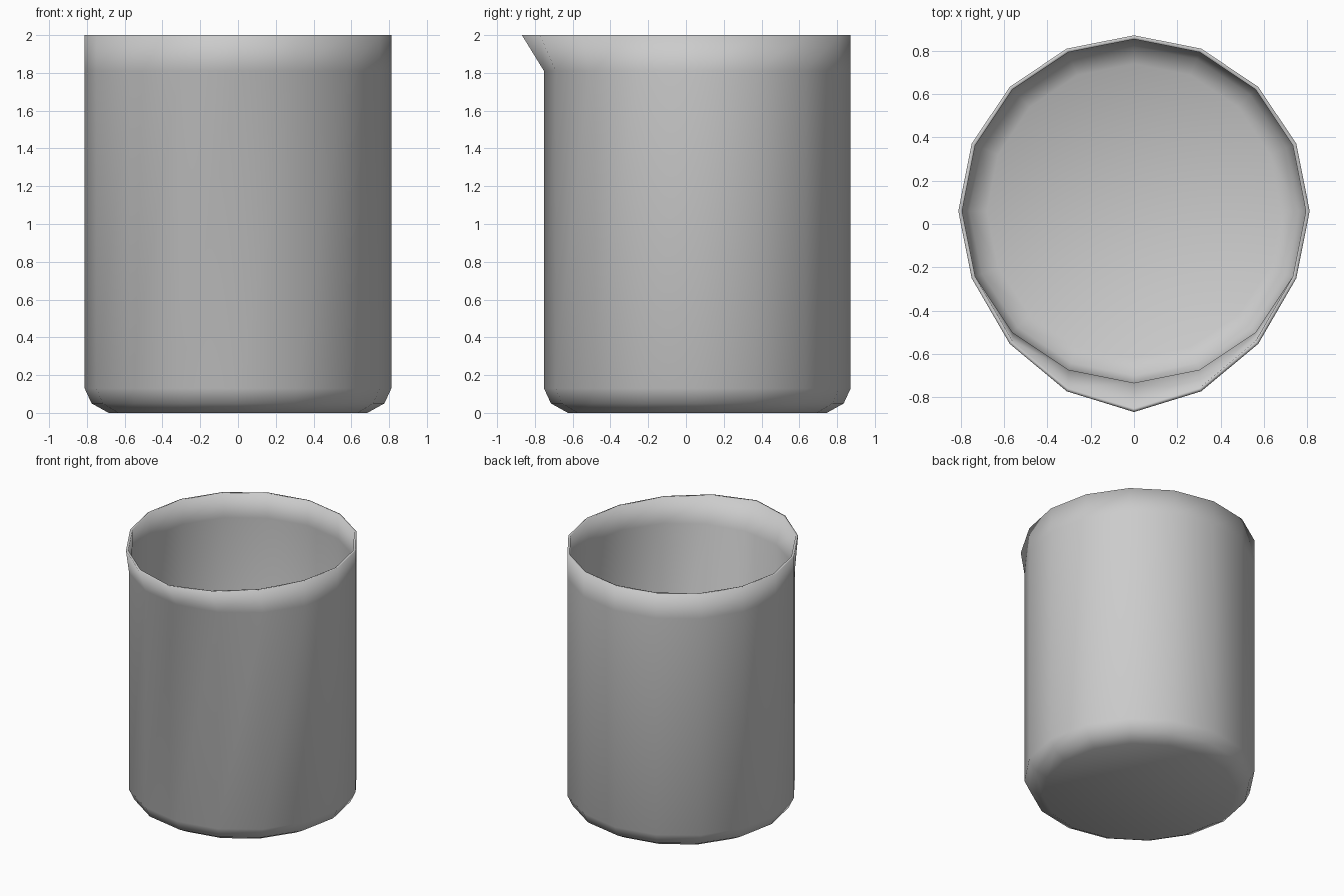
import bpy, bmesh, math

if "Cube" in bpy.data.objects:
    bpy.data.objects.remove(bpy.data.objects["Cube"])

SIDES = 16
CENTRE_Y = 0.06
WALL = 0.018
# forward push of the rim for the front point and its neighbours on each side
SPOUT = {0: 0.117, 1: 0.083, 2: 0.04}

# outer profile (radius, height), then inner profile back down
outer = [(0.685, 0), (0.775, 0.05), (0.812, 0.13), (0.812, 1.81), (0.812, 2.0)]
inner = [(0.812 - WALL, 2.0), (0.812 - WALL, 1.81), (0.812 - WALL, 0.135),
         (0.76, 0.065), (0.68, WALL)]

bm = bmesh.new()


def ring(radius, z):
    """One ring of the wall; rim rings are pulled out at the front."""
    verts = []
    for i in range(SIDES):
        a = -math.pi / 2 + 2 * math.pi * i / SIDES
        push = SPOUT.get(min(i, SIDES - i), 0) if z > 1.9 else 0
        verts.append(bm.verts.new((radius * math.cos(a),
                                   CENTRE_Y + radius * math.sin(a) - push, z)))
    return verts


# walls
rings = [ring(r, z) for r, z in outer + inner]
for a, b in zip(rings, rings[1:]):
    for i in range(SIDES):
        j = (i + 1) % SIDES
        bm.faces.new((a[i], a[j], b[j], b[i]))

# underside and inside floor
bm.faces.new(rings[0][::-1])
bm.faces.new(rings[-1])
bmesh.ops.recalc_face_normals(bm, faces=bm.faces)
for f in bm.faces:
    f.smooth = True

mesh = bpy.data.meshes.new("beaker")
bm.to_mesh(mesh)
bm.free()
beaker = bpy.data.objects.new("beaker", mesh)
bpy.context.collection.objects.link(beaker)
